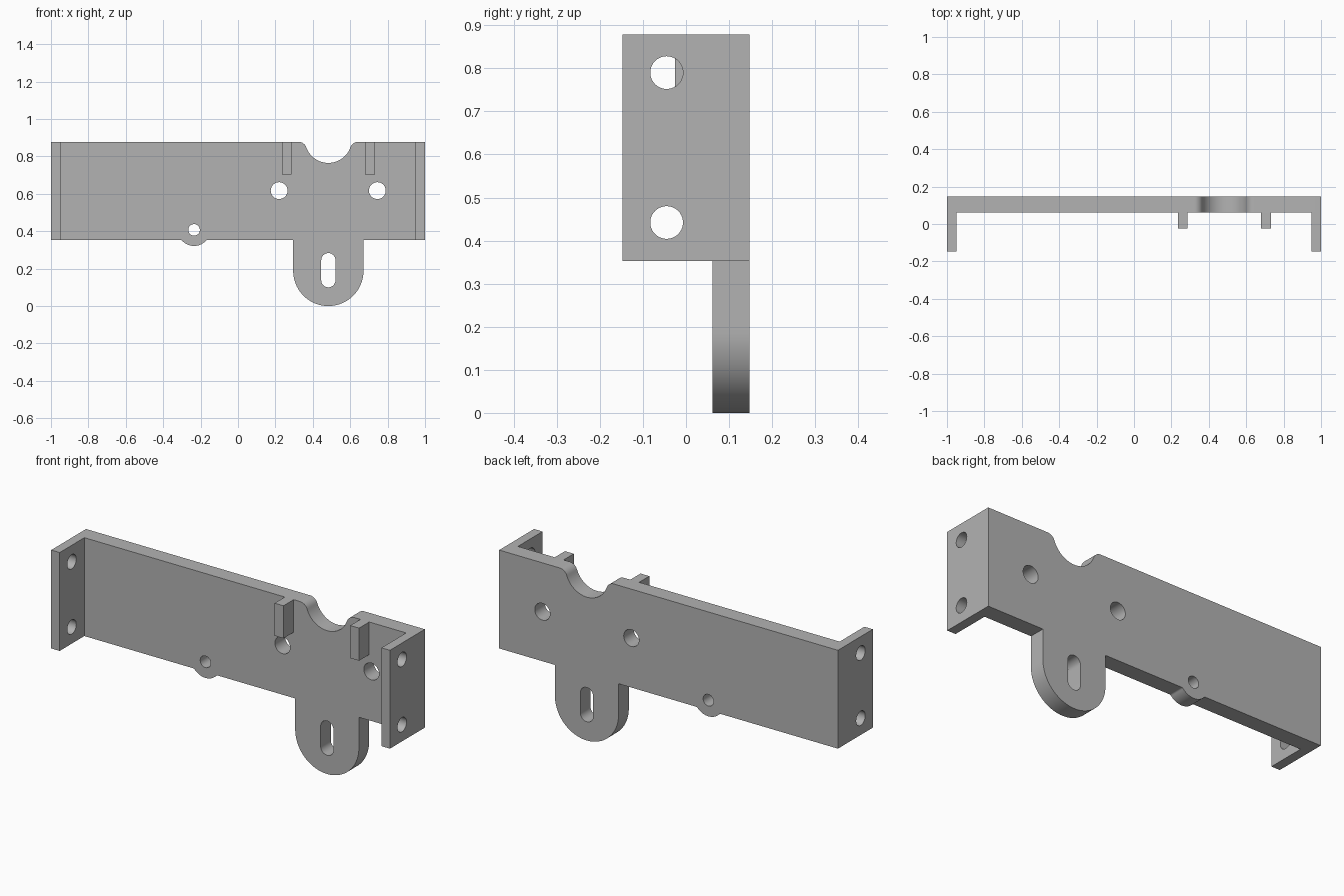
import bpy, bmesh
from math import radians, degrees, atan2, cos, sin, sqrt, pi
from mathutils import Matrix, Vector

if "Cube" in bpy.data.objects:
    bpy.data.objects.remove(bpy.data.objects["Cube"])

BACK, FACE, FRONT = 0.147, 0.061, -0.147
BOTTOM, TOP = 0.353, 0.878
TAB_X, TAB_R = 0.483, 0.188

grey = bpy.data.materials.new("plain grey")
grey.use_nodes = True
grey.diffuse_color = (0.45, 0.45, 0.45, 1)
grey.node_tree.nodes["Principled BSDF"].inputs["Base Color"].default_value = grey.diffuse_color


def arc(x, z, r, start, end, steps=24):
    """Points on an arc, angles in degrees."""
    angles = [radians(start + (end - start) * i / steps) for i in range(steps + 1)]
    return [(x + r * cos(a), z + r * sin(a)) for a in angles]


def filleted_dip(x, z, r, fillet, line):
    """Arc dipping below a horizontal line, with rounded ends, left to right."""
    rise = z - line + fillet
    w = sqrt((r + fillet) ** 2 - rise ** 2)
    a = degrees(atan2(rise, w))
    return (arc(x - w, line - fillet, fillet, 90, a, 8)
            + arc(x, z, r, 180 + a, 360 - a, 32)
            + arc(x + w, line - fillet, fillet, 180 - a, 90, 8))


def make_object(name, bm):
    bmesh.ops.recalc_face_normals(bm, faces=bm.faces)
    mesh = bpy.data.meshes.new(name)
    bm.to_mesh(mesh)
    bm.free()
    mesh.materials.append(grey)
    obj = bpy.data.objects.new(name, mesh)
    bpy.context.collection.objects.link(obj)
    return obj


def extrude_outline(name, points, y0, y1):
    """Solid from an x-z outline swept from y0 to y1."""
    bm = bmesh.new()
    face = bm.faces.new([bm.verts.new((x, y0, z)) for x, z in points])
    new = bmesh.ops.extrude_face_region(bm, geom=[face])["geom"]
    verts = [v for v in new if isinstance(v, bmesh.types.BMVert)]
    bmesh.ops.translate(bm, verts=verts, vec=(0, y1 - y0, 0))
    return make_object(name, bm)


def box(name, low, high):
    bm = bmesh.new()
    low, high = Vector(low), Vector(high)
    place = Matrix.Translation((low + high) / 2) @ Matrix.Diagonal((*(high - low), 1))
    bmesh.ops.create_cube(bm, size=1, matrix=place)
    return make_object(name, bm)


def cut(obj, cutter):
    """Subtract the cutter and discard it."""
    cutter.hide_render = True
    mod = obj.modifiers.new("cut", "BOOLEAN")
    mod.operation, mod.solver, mod.object = "DIFFERENCE", "EXACT", cutter
    select(obj)
    bpy.ops.object.modifier_apply(modifier=mod.name)
    bpy.data.objects.remove(cutter)


def select(obj):
    bpy.ops.object.select_all(action="DESELECT")
    obj.select_set(True)
    bpy.context.view_layer.objects.active = obj


# Back plate with bump, hanging tab and top notch
outline = [(-1, BOTTOM)]
outline += filleted_dip(-0.235, 0.407, 0.086, 0.015, BOTTOM)
outline += [(TAB_X - TAB_R, BOTTOM)]
outline += arc(TAB_X, TAB_R, TAB_R, 180, 360, 48)
outline += [(TAB_X + TAB_R, BOTTOM), (1, BOTTOM), (1, TOP)]
outline += filleted_dip(TAB_X, 0.89, 0.125, 0.045, TOP)[::-1]
outline += [(-1, TOP)]
plate = extrude_outline("back_plate", outline, FACE, BACK)

# Round holes and the slot through the plate
for x, z, r in [(0.22, 0.617, 0.045), (0.745, 0.617, 0.045), (-0.235, 0.407, 0.031)]:
    cut(plate, extrude_outline("hole_cutter", arc(x, z, r, 0, 360, 40)[:-1], 0, 0.2))
slot = arc(TAB_X, 0.245, 0.038, 0, 180) + arc(TAB_X, 0.138, 0.038, 180, 360)
cut(plate, extrude_outline("slot_cutter", slot, 0, 0.2))
parts = [plate]

# End flanges, each with two mounting holes
for name, x in [("left_flange", 0.95), ("right_flange", -1)]:
    flange = box(name, (x, FRONT, BOTTOM), (x + 0.05, FACE, TOP))
    for z in (0.442, 0.79):
        bm = bmesh.new()
        place = Matrix.Translation((x, -0.045, z)) @ Matrix.Rotation(pi / 2, 4, "Y")
        bmesh.ops.create_cone(bm, cap_ends=True, segments=40, radius1=0.038,
                              radius2=0.038, depth=0.3, matrix=place)
        cut(flange, make_object("hole_cutter", bm))
    parts.append(flange)

# Short ribs either side of the notch
for name, x in [("left_rib", 0.68), ("right_rib", 0.234)]:
    parts.append(box(name, (x, -0.025, 0.704), (x + 0.052, FACE, TOP)))

# Smooth curved walls, crisp edges
for part in parts:
    select(part)
    bpy.ops.object.shade_smooth_by_angle(angle=radians(30))
